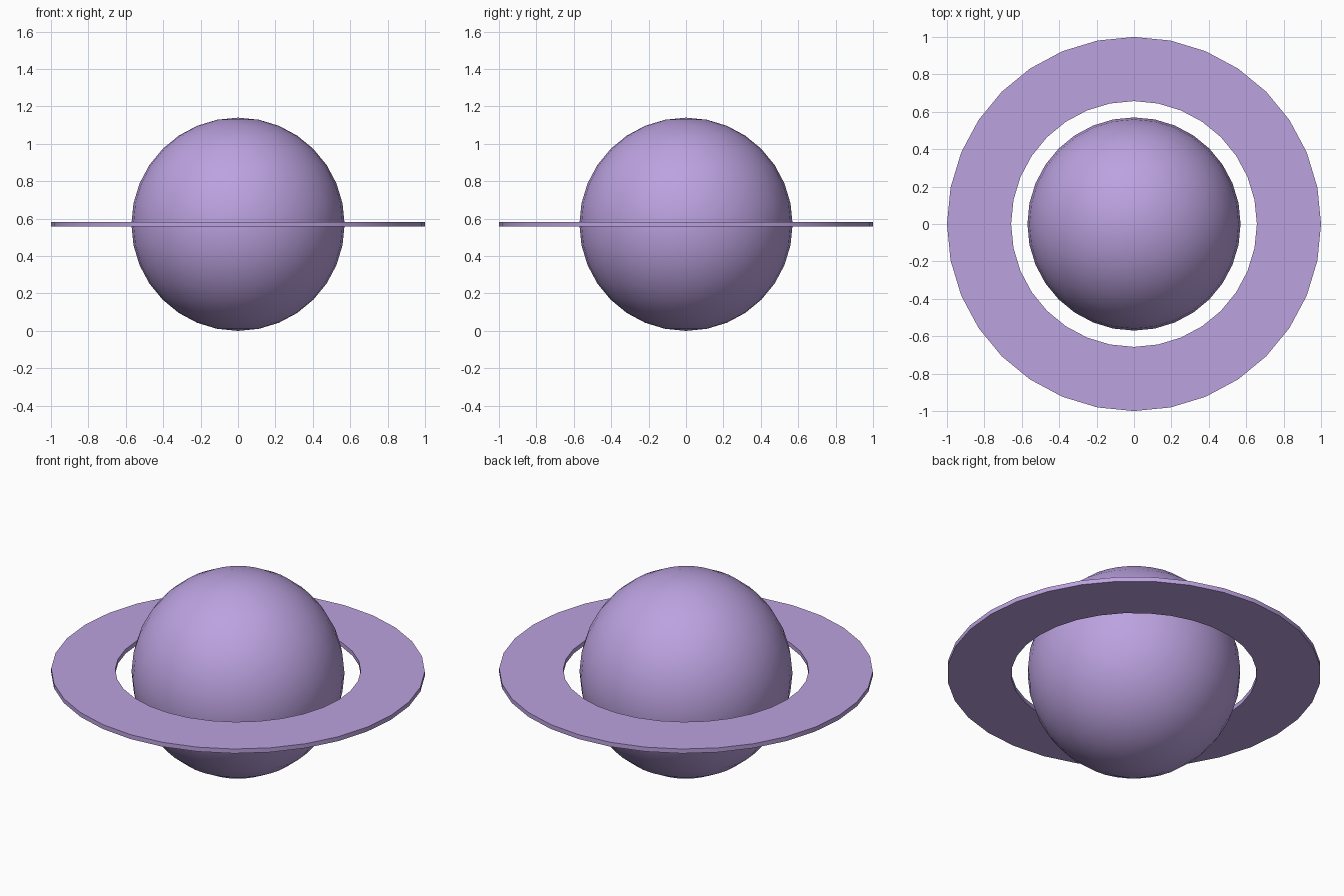
import bpy
import bmesh
import math

if "Cube" in bpy.data.objects:
    bpy.data.objects.remove(bpy.data.objects["Cube"])

SEGMENTS = 32
RADIUS = 0.57
CENTRE_Z = 0.57
RING_INNER, RING_OUTER, RING_HALF = 0.657, 1.0, 0.013

lilac = bpy.data.materials.new("lilac")
lilac.diffuse_color = (0.50, 0.36, 0.74, 1.0)
lilac.use_nodes = True
lilac.node_tree.nodes["Principled BSDF"].inputs["Base Color"].default_value = lilac.diffuse_color


def add_part(name, bm):
    """Turn a bmesh into a smooth lilac object at the model's centre height."""
    bmesh.ops.recalc_face_normals(bm, faces=bm.faces)
    mesh = bpy.data.meshes.new(name)
    bm.to_mesh(mesh)
    bm.free()
    mesh.materials.append(lilac)
    obj = bpy.data.objects.new(name, mesh)
    obj.location.z = CENTRE_Z
    bpy.context.collection.objects.link(obj)
    bpy.ops.object.select_all(action='DESELECT')
    obj.select_set(True)
    bpy.context.view_layer.objects.active = obj
    bpy.ops.object.shade_smooth_by_angle(angle=math.radians(30))
    return obj


# Globe
bm = bmesh.new()
bmesh.ops.create_uvsphere(bm, u_segments=SEGMENTS, v_segments=SEGMENTS // 2,
                          radius=RADIUS)
add_part("planet_globe", bm)

# Thin flat ring: rectangular cross-section swept round the globe
bm = bmesh.new()
section = [(RING_INNER, -RING_HALF), (RING_OUTER, -RING_HALF),
           (RING_OUTER, RING_HALF), (RING_INNER, RING_HALF)]
loops = []
for i in range(SEGMENTS):
    a = math.tau * i / SEGMENTS
    loops.append([bm.verts.new((r * math.cos(a), r * math.sin(a), z))
                  for r, z in section])
for i in range(SEGMENTS):
    here, there = loops[i], loops[(i + 1) % SEGMENTS]
    for k in range(4):
        n = (k + 1) % 4
        bm.faces.new((here[k], there[k], there[n], here[n]))
add_part("planet_ring", bm)
